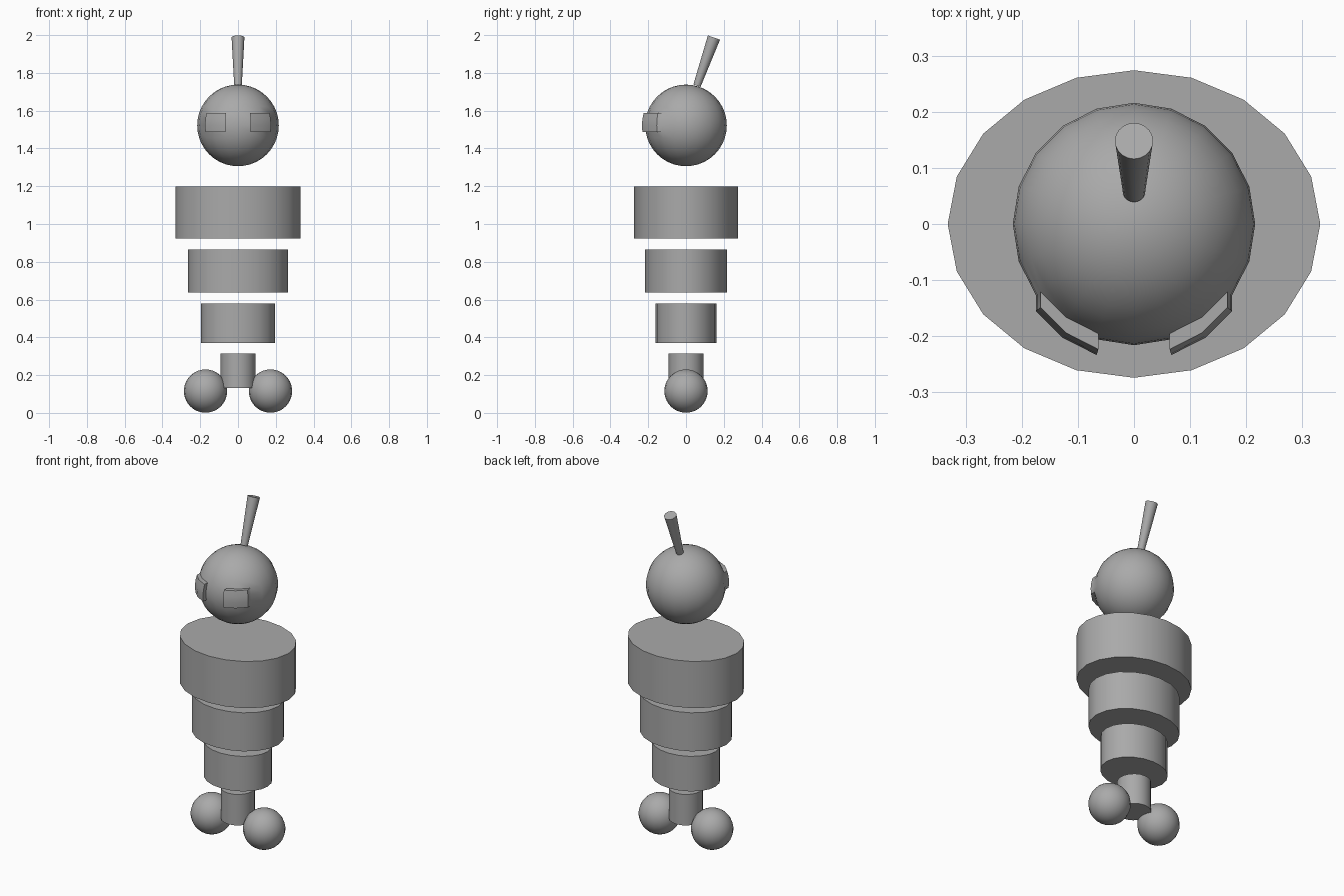
import bpy, bmesh, math
from mathutils import Vector, Matrix

if "Cube" in bpy.data.objects:
    bpy.data.objects.remove(bpy.data.objects["Cube"])

grey = bpy.data.materials.new("plain grey")
grey.diffuse_color = (0.4, 0.4, 0.4, 1)
grey.use_nodes = True
grey.node_tree.nodes["Principled BSDF"].inputs["Base Color"].default_value = grey.diffuse_color
SIDES = 20


def finish(name, bm, loc=(0, 0, 0)):
    """Turn a bmesh into a smooth-shaded grey object."""
    me = bpy.data.meshes.new(name)
    bm.to_mesh(me)
    bm.free()
    ob = bpy.data.objects.new(name, me)
    bpy.context.collection.objects.link(ob)
    ob.location = loc
    me.materials.append(grey)
    bpy.ops.object.select_all(action='DESELECT')
    ob.select_set(True)
    bpy.context.view_layer.objects.active = ob
    bpy.ops.object.shade_smooth_by_angle()
    return ob


def sphere(radius):
    bm = bmesh.new()
    bmesh.ops.create_uvsphere(bm, u_segments=SIDES, v_segments=SIDES, radius=radius)
    return bm


def drum(name, rx, ry, z0, z1):
    bm = bmesh.new()
    bmesh.ops.create_cone(bm, cap_ends=True, segments=SIDES, radius1=1, radius2=1, depth=1)
    # start the ring on the x axis
    bmesh.ops.scale(bm, vec=(rx, ry, z1 - z0), verts=bm.verts)
    finish(name, bm, (0, 0, (z0 + z1) / 2))


# Stacked body sections, tapering downward
drum("chest", 0.332, 0.274, 0.922, 1.199)
drum("waist", 0.264, 0.217, 0.637, 0.866)
drum("hips", 0.195, 0.161, 0.371, 0.579)
drum("leg_post", 0.092, 0.092, 0.131, 0.315)

# Ball feet
for side, label in ((-1, "left"), (1, "right")):
    finish(f"{label}_foot", sphere(0.1145), (side * 0.172, 0, 0.1155))

# Head, with the two eyes pushed forward out of its front faces
R = 0.216
bm = sphere(R)
eyes = []
for f in bm.faces:
    c = f.calc_center_median()
    turn = math.degrees(math.atan2(abs(c.x), -c.y))
    lift = math.degrees(math.asin(c.z / c.length))
    if 18 < turn < 54 and -9 < lift < 18:
        eyes.append(f)
out = bmesh.ops.extrude_face_region(bm, geom=eyes)["geom"]
bmesh.ops.translate(bm, vec=(0, -0.028, 0),
                    verts=[g for g in out if isinstance(g, bmesh.types.BMVert)])
old = [f for f in eyes if f.is_valid]
if old:
    bmesh.ops.delete(bm, geom=old, context='FACES_ONLY')
bmesh.ops.recalc_face_normals(bm, faces=bm.faces)
finish("head_with_eyes", bm, (0, 0, 1.522))

# Antenna leaning back, wider at the tip
base, tip = Vector((0, 0.058, 1.732)), Vector((0, 0.148, 1.987))
axis = tip - base
bm = bmesh.new()
bmesh.ops.create_cone(bm, cap_ends=True, segments=SIDES, radius1=0.02, radius2=0.034,
                      depth=axis.length)
bmesh.ops.rotate(bm, cent=(0, 0, 0), verts=bm.verts,
                 matrix=Vector((0, 0, 1)).rotation_difference(axis).to_matrix())
finish("antenna", bm, (base + tip) / 2)
